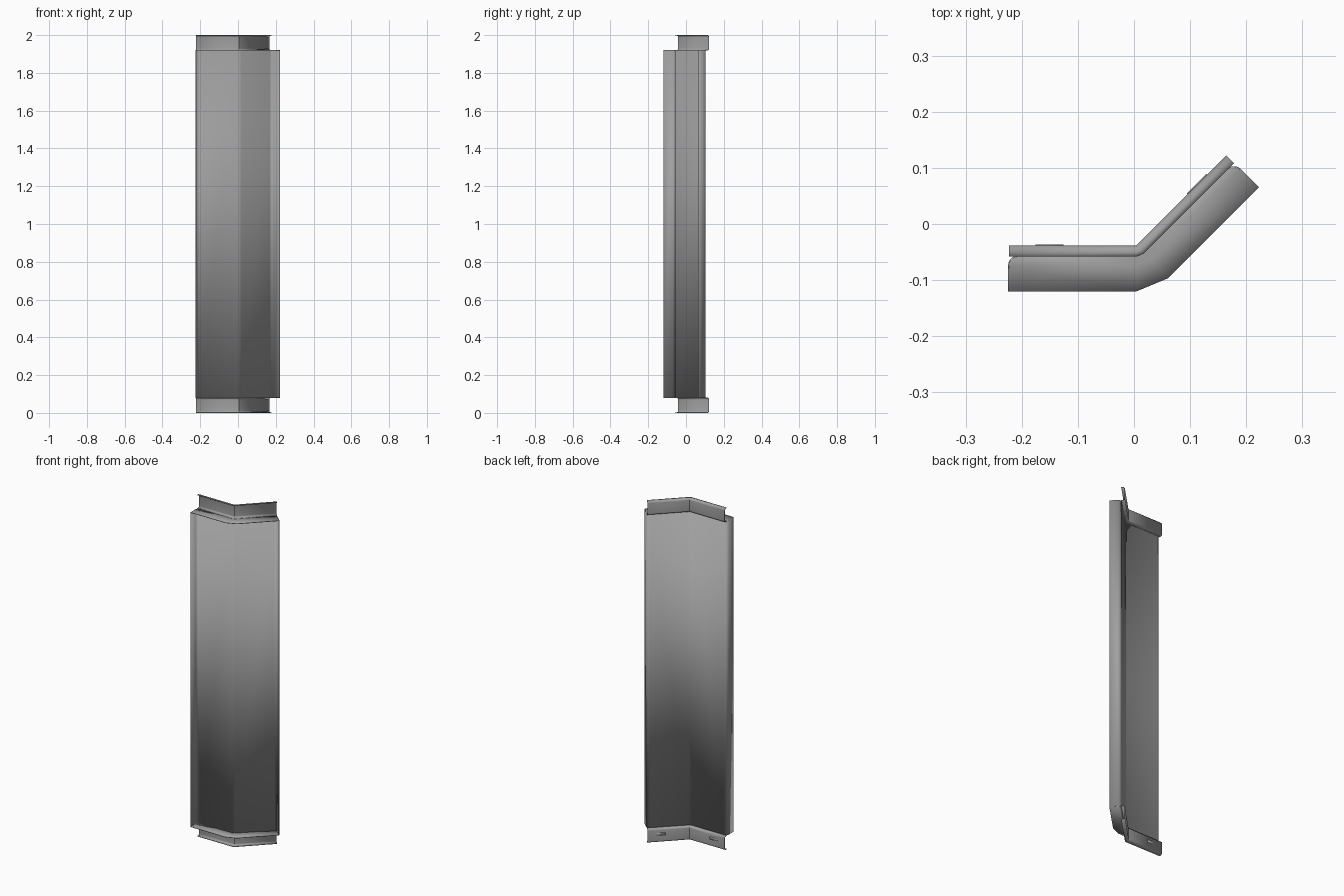
import bpy, bmesh, math

cube = bpy.data.objects.get("Cube")
if cube:
    bpy.data.objects.remove(cube, do_unlink=True)

steel = bpy.data.materials.new("grey steel")
steel.use_nodes = True
GREY = (0.35, 0.35, 0.35, 1)
steel.diffuse_color = GREY
steel.node_tree.nodes["Principled BSDF"].inputs["Base Color"].default_value = GREY

BEND_X, BACK_Y = 0.0045, -0.04   # vertical fold line at the back
WING = 0.2275                    # length of each wing
PLATE, RIM = 0.018, 0.08         # depths forward of the back line
LOW, HIGH = 0.08, 1.92           # ends of the tray
THICK = 0.003
R = math.sqrt(0.5)


def place(side, t, d, z):
    """Point on a wing: t along it from the fold, d forward of the back."""
    if side < 0:
        return (BEND_X - t, BACK_Y - d, z)
    return (BEND_X + (t + d) * R, BACK_Y + (t - d) * R, z)


def sheet(name, rows, thick=THICK):
    """Skin a grid of points and give it sheet-metal thickness."""
    bm = bmesh.new()
    grid = [[bm.verts.new(p) for p in row] for row in rows]
    for a, b in zip(grid, grid[1:]):
        for i in range(len(a) - 1):
            bm.faces.new((a[i], a[i + 1], b[i + 1], b[i]))
    bmesh.ops.remove_doubles(bm, verts=bm.verts, dist=0.00005)
    bmesh.ops.recalc_face_normals(bm, faces=bm.faces)
    mesh = bpy.data.meshes.new(name)
    bm.to_mesh(mesh)
    bm.free()
    mesh.materials.append(steel)
    obj = bpy.data.objects.new(name, mesh)
    bpy.context.collection.objects.link(obj)
    solid = obj.modifiers.new("thickness", "SOLIDIFY")
    solid.thickness, solid.offset = thick, 0
    bpy.ops.object.select_all(action="DESELECT")
    obj.select_set(True)
    bpy.context.view_layer.objects.active = obj
    bpy.ops.object.shade_smooth_by_angle(angle=math.radians(20))
    return obj


def across(t, d, z):
    """One row running over both wings, with a chamfer at the fold."""
    return [place(-1, t, d, z), place(-1, 0, d, z),
            place(1, 0, d, z), place(1, t, d, z)]


# Rounded corner between the plate and each side flange, as (t, d)
radius = 0.016
corner = [(WING - radius * (1 - math.cos(a)), PLATE + radius * (1 - math.sin(a)))
          for a in (math.pi / 2 * i / 5 for i in range(6))]
side_profile = [(WING, RIM)] + corner + [(0, PLATE)]

# Tray: back plate with a flange down each side
section = [(-1, t, d) for t, d in side_profile]
section += [(1, t, d) for t, d in reversed(side_profile)]
sheet("tray", [[place(s, t, d, z) for s, t, d in section] for z in (LOW, HIGH)])

# Horizontal flange and stepped, hooked lip at each end
for name, flip in (("bottom", False), ("top", True)):
    def height(z):
        return 2 - z if flip else z

    rows = list(reversed(corner)) + [(WING, RIM)]
    sheet(name + "_flange", [across(t, d, height(LOW)) for t, d in rows])

    r = 0.01
    arc = [math.pi / 2 * i / 5 for i in range(6)]
    edge = THICK / 2
    lip = [(PLATE, edge)]
    lip += [(r * (1 - math.sin(a)), edge + r * (1 - math.cos(a))) for a in arc]
    lip += [(r * (1 - math.cos(a)), LOW - r * (1 - math.sin(a))) for a in arc]
    lip += [(PLATE, LOW)]
    sheet(name + "_lip", [across(WING, d, height(z)) for d, z in lip])

# Small raised clips on the back of the bottom lip
for name, side in (("right_clip", -1), ("left_clip", 1)):
    sheet(name, [[place(side, t, d, z) for t in (0.13, 0.18)]
                 for d, z in ((0, 0.035), (-0.003, 0.053), (0, 0.057))], 0.001)
